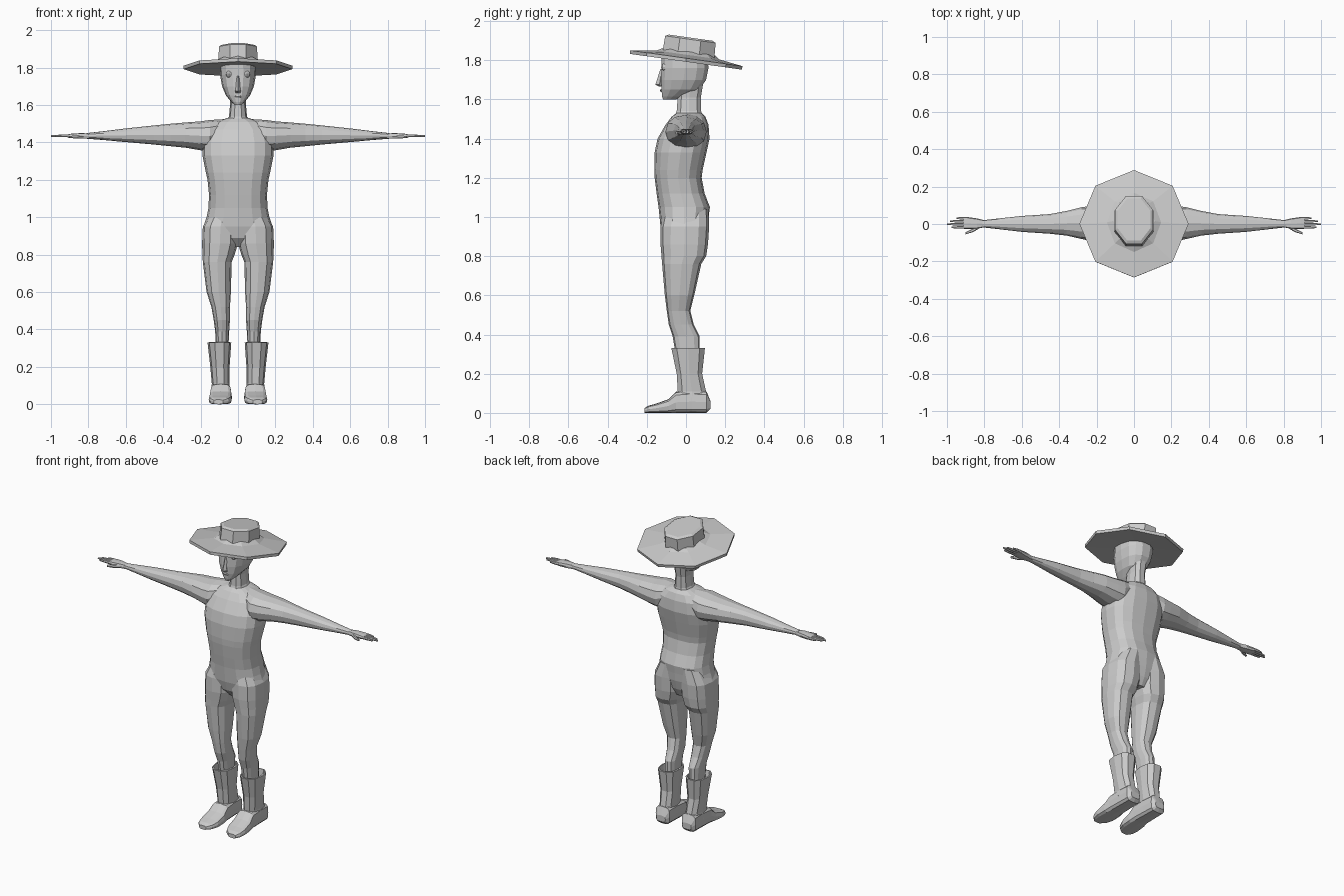
import bpy, bmesh, math
from mathutils import Matrix, Vector

grey = bpy.data.materials.new("plain_grey")
grey.diffuse_color = (0.6, 0.6, 0.6, 1)


def finish(name, bm, mirror=False):
    bmesh.ops.recalc_face_normals(bm, faces=bm.faces)
    me = bpy.data.meshes.new(name)
    bm.to_mesh(me)
    bm.free()
    me.materials.append(grey)
    ob = bpy.data.objects.new(name, me)
    bpy.context.collection.objects.link(ob)
    if mirror:
        ob.modifiers.new("Mirror", "MIRROR").use_mirror_merge = False
    return ob


def loft(name, axis, rings, n=12, p=0.8, mirror=False, phase=0.0, matrix=None):
    """Skin rings (position, a0, a1, b0, b1); a and b are the extents on the other two axes."""
    bm = bmesh.new()
    loops = []
    for t, a0, a1, b0, b1 in rings:
        loop = []
        for i in range(n):
            ang = 2 * math.pi * (i + phase) / n
            c, s = math.cos(ang), math.sin(ang)
            a = (a0 + a1) / 2 + (a1 - a0) / 2 * math.copysign(abs(c) ** p, c)
            b = (b0 + b1) / 2 + (b1 - b0) / 2 * math.copysign(abs(s) ** p, s)
            co = {"x": (t, a, b), "y": (a, t, b), "z": (a, b, t)}[axis]
            loop.append(bm.verts.new(co))
        loops.append(loop)
    for lo, hi in zip(loops, loops[1:]):
        for i in range(n):
            j = (i + 1) % n
            bm.faces.new((lo[i], lo[j], hi[j], hi[i]))
    bm.faces.new(loops[0])
    bm.faces.new(loops[-1])
    if matrix:
        bm.transform(matrix)
    return finish(name, bm, mirror)


def sym(z, w, y0, y1):
    return (z, -w, w, y0, y1)


# Torso from crotch to collar
loft("torso", "z", [
    sym(0.84, 0.05, -0.07, 0.07), sym(0.89, 0.13, -0.115, 0.095),
    sym(0.95, 0.185, -0.13, 0.11), sym(1.00, 0.168, -0.135, 0.115),
    sym(1.05, 0.158, -0.14, 0.122), sym(1.12, 0.155, -0.15, 0.095),
    sym(1.20, 0.163, -0.16, 0.08), sym(1.24, 0.172, -0.162, 0.085),
    sym(1.33, 0.19, -0.16, 0.105), sym(1.40, 0.19, -0.145, 0.12),
    sym(1.47, 0.17, -0.105, 0.115), sym(1.51, 0.12, -0.075, 0.10),
    sym(1.53, 0.06, -0.05, 0.08)], n=16)

# Neck
loft("neck", "z", [
    sym(1.48, 0.08, -0.07, 0.09), sym(1.54, 0.048, -0.05, 0.08),
    sym(1.61, 0.042, -0.045, 0.078), sym(1.68, 0.05, -0.04, 0.09)], n=10)

# Head, narrow at the chin
loft("head", "z", [
    sym(1.60, 0.018, -0.118, -0.05), sym(1.615, 0.034, -0.123, -0.01),
    sym(1.65, 0.064, -0.127, 0.07), sym(1.70, 0.085, -0.13, 0.105),
    sym(1.76, 0.096, -0.128, 0.117), sym(1.82, 0.092, -0.128, 0.112)], n=14)

# Nose wedge
loft("nose", "z", [
    sym(1.665, 0.014, -0.135, -0.115), sym(1.675, 0.015, -0.157, -0.115),
    sym(1.70, 0.011, -0.148, -0.115), sym(1.755, 0.007, -0.131, -0.115)], n=4, p=1)

# Lips
loft("mouth", "z", [
    sym(1.637, 0.012, -0.128, -0.11), sym(1.645, 0.02, -0.132, -0.11),
    sym(1.653, 0.012, -0.13, -0.11)], n=8)

# Eyes
bm = bmesh.new()
bmesh.ops.create_uvsphere(bm, u_segments=8, v_segments=6, radius=0.019)
bm.transform(Matrix.Translation((0.047, -0.108, 1.765)))
finish("eye", bm, True)

# Legs with the seat bulge at the back
loft("leg", "z", [
    (1.04, 0.0, 0.14, -0.11, 0.115), (0.95, 0.0, 0.188, -0.13, 0.118),
    (0.86, 0.0, 0.192, -0.13, 0.112), (0.80, 0.018, 0.19, -0.125, 0.103),
    (0.76, 0.034, 0.188, -0.122, 0.078), (0.60, 0.038, 0.168, -0.108, 0.042),
    (0.52, 0.043, 0.142, -0.098, 0.022), (0.45, 0.043, 0.13, -0.088, 0.04),
    (0.39, 0.047, 0.122, -0.068, 0.07), (0.33, 0.05, 0.12, -0.058, 0.07),
    (0.20, 0.06, 0.12, -0.04, 0.07)], n=12, mirror=True)

# Boot shaft with an open rim
loft("boot_shaft", "z", [
    (0.06, 0.045, 0.145, -0.05, 0.108), (0.11, 0.046, 0.14, -0.045, 0.105),
    (0.20, 0.045, 0.148, -0.05, 0.085), (0.33, 0.036, 0.163, -0.078, 0.10),
    (0.332, 0.044, 0.155, -0.07, 0.092), (0.28, 0.05, 0.148, -0.06, 0.085)],
    n=10, mirror=True)

# Boot foot, heel to toe
loft("boot_foot", "y", [
    (0.125, 0.06, 0.125, 0.02, 0.06), (0.105, 0.043, 0.143, 0.0, 0.11),
    (0.03, 0.04, 0.145, 0.0, 0.115), (-0.05, 0.036, 0.148, 0.0, 0.108),
    (-0.09, 0.032, 0.154, 0.0, 0.07), (-0.15, 0.034, 0.157, 0.0, 0.048),
    (-0.19, 0.05, 0.15, 0.0, 0.037), (-0.212, 0.08, 0.13, 0.0, 0.025)],
    n=12, p=0.55, mirror=True)

# Arms held straight out
loft("arm", "x", [
    (0.07, -0.06, 0.09, 1.40, 1.525), (0.15, -0.105, 0.105, 1.35, 1.52),
    (0.20, -0.098, 0.10, 1.358, 1.513), (0.28, -0.08, 0.09, 1.372, 1.507),
    (0.36, -0.062, 0.07, 1.38, 1.50), (0.45, -0.052, 0.053, 1.389, 1.491),
    (0.60, -0.042, 0.043, 1.402, 1.475), (0.72, -0.028, 0.03, 1.413, 1.46),
    (0.81, -0.018, 0.02, 1.42, 1.45)], n=12, p=0.9, mirror=True)

# Palm
loft("palm", "x", [
    (0.79, -0.016, 0.018, 1.42, 1.448), (0.84, -0.025, 0.03, 1.42, 1.45),
    (0.89, -0.027, 0.037, 1.423, 1.447), (0.912, -0.025, 0.036, 1.426, 1.443)],
    n=8, p=0.5, mirror=True)

# Fingers: (name, centre y, tip x)
for name, y, tip in (("index_finger", -0.018, 0.975), ("middle_finger", -0.001, 1.0),
                     ("ring_finger", 0.015, 0.985), ("little_finger", 0.031, 0.95)):
    loft(name, "x", [
        (0.89, y - 0.007, y + 0.007, 1.427, 1.443),
        ((0.89 + tip) / 2, y - 0.007, y + 0.007, 1.427, 1.443),
        (tip, y - 0.004, y + 0.004, 1.429, 1.439)], n=6, p=0.8, mirror=True)

# Thumb angled forward
loft("thumb", "x", [
    (0.825, -0.022, 0.0, 1.422, 1.442), (0.86, -0.043, -0.024, 1.42, 1.44),
    (0.90, -0.055, -0.043, 1.423, 1.435)], n=6, mirror=True)

# Hat: eight-sided brim and crown, tipped back
tilt = Matrix.Translation((0, 0, 1.80)) @ Matrix.Rotation(-0.14, 4, "X")
loft("hat_brim", "z", [
    sym(0.0, 0.10, -0.12, 0.13), sym(-0.008, 0.29, -0.288, 0.288),
    sym(0.010, 0.292, -0.29, 0.29), sym(0.028, 0.145, -0.155, 0.165),
    sym(0.045, 0.11, -0.125, 0.145)], n=8, p=1, matrix=tilt)
loft("hat_crown", "z", [
    sym(0.02, 0.117, -0.135, 0.152), sym(0.045, 0.113, -0.135, 0.152),
    sym(0.108, 0.11, -0.133, 0.148), sym(0.117, 0.095, -0.115, 0.13)],
    n=8, p=1, phase=0.5, matrix=tilt)
